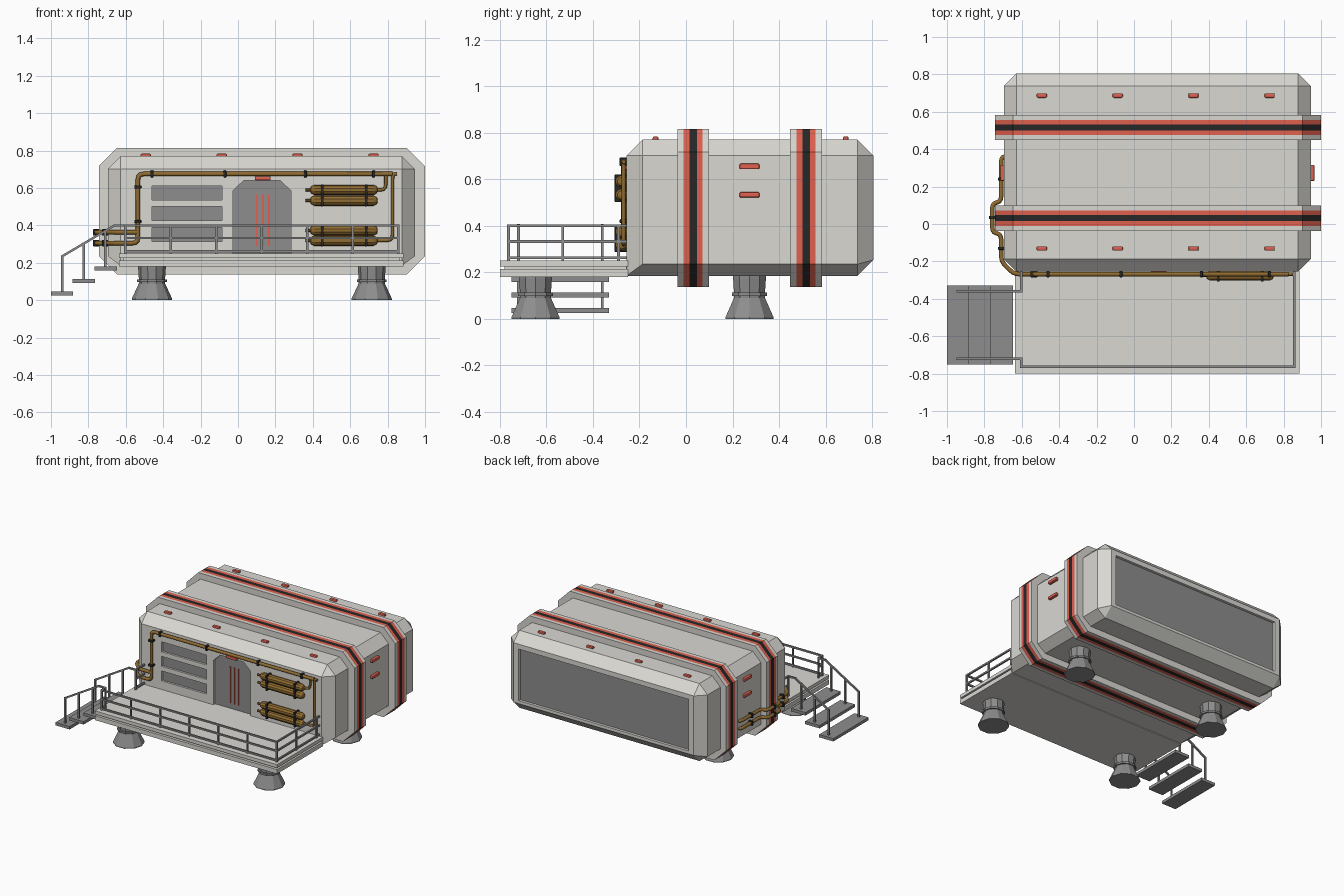
import bpy, bmesh
from math import pi, cos, sin
from mathutils import Vector, Matrix

if "Cube" in bpy.data.objects:
    bpy.data.objects.remove(bpy.data.objects["Cube"])


def material(name, rgb):
    m = bpy.data.materials.new(name)
    m.diffuse_color = (*rgb, 1)
    m.use_nodes = True
    m.node_tree.nodes["Principled BSDF"].inputs["Base Color"].default_value = m.diffuse_color
    return m


RED = material("red", (0.75, 0.12, 0.08))
BLACK = material("black", (0.02, 0.02, 0.02))
BRASS = material("brass", (0.28, 0.15, 0.03))
PALE = material("pale_grey", (0.7, 0.69, 0.65))
DARK = material("dark_grey", (0.27, 0.27, 0.27))


def finish(name, bm, *mats):
    bmesh.ops.recalc_face_normals(bm, faces=bm.faces)
    me = bpy.data.meshes.new(name)
    bm.to_mesh(me)
    bm.free()
    for m in mats:
        me.materials.append(m)
    ob = bpy.data.objects.new(name, me)
    bpy.context.collection.objects.link(ob)
    return ob


def add_box(bm, x0, x1, y0, y1, z0, z1):
    mat = Matrix.Translation(((x0 + x1) / 2, (y0 + y1) / 2, (z0 + z1) / 2)) @ \
        Matrix.Diagonal((x1 - x0, y1 - y0, z1 - z0, 1))
    bmesh.ops.create_cube(bm, size=1, matrix=mat)


def boxes(name, dims, mat, bevel=0):
    bm = bmesh.new()
    for d in dims:
        add_box(bm, *d)
    if bevel:
        bmesh.ops.bevel(bm, geom=bm.edges[:], offset=bevel, segments=2, affect='EDGES', profile=0.5)
    return finish(name, bm, mat)


def add_prism(bm, pts, ys, mat_ids=None):
    """Closed (x, z) outline swept through the given y stations."""
    rings = [[bm.verts.new((x, y, z)) for x, z in pts] for y in ys]
    n = len(pts)
    for k in range(len(ys) - 1):
        for i in range(n):
            j = (i + 1) % n
            f = bm.faces.new((rings[k][i], rings[k][j], rings[k + 1][j], rings[k + 1][i]))
            f.material_index = mat_ids[k] if mat_ids else 0
    bm.faces.new(rings[0])
    bm.faces.new(rings[-1])


def add_lathe(bm, profile, sides, mat):
    """Revolve (radius, height) points around local z."""
    rings = [[bm.verts.new(mat @ Vector((r * cos(2 * pi * i / sides), r * sin(2 * pi * i / sides), h)))
              for i in range(sides)] for r, h in profile]
    for a, b in zip(rings, rings[1:]):
        for i in range(sides):
            j = (i + 1) % sides
            bm.faces.new((a[i], a[j], b[j], b[i]))
    bm.faces.new(rings[0])
    bm.faces.new(rings[-1])


def add_bar(bm, a, b, t=0.012):
    """Square bar between two points."""
    a, b = Vector(a), Vector(b)
    d = b - a
    mat = Matrix.Translation((a + b) / 2) @ d.to_track_quat('Z', 'Y').to_matrix().to_4x4() @ \
        Matrix.Diagonal((t, t, d.length + t * 0.9, 1))
    bmesh.ops.create_cube(bm, size=1, matrix=mat)


def pipe(name, pts, r=0.012, bend=0.03):
    """Round pipe with curved elbows."""
    pts = [Vector(p) for p in pts]
    path = [pts[0]]
    for p, q, s in zip(pts, pts[1:], pts[2:]):
        u, v = p - q, s - q
        a = q + u.normalized() * min(bend, u.length * 0.45)
        b = q + v.normalized() * min(bend, v.length * 0.45)
        path += [a * (1 - t) ** 2 + q * 2 * t * (1 - t) + b * t * t for t in (0, 0.33, 0.67, 1)]
    path.append(pts[-1])
    cu = bpy.data.curves.new(name, 'CURVE')
    cu.dimensions = '3D'
    cu.bevel_depth, cu.bevel_resolution, cu.use_fill_caps = r, 2, True
    sp = cu.splines.new('POLY')
    sp.points.add(len(path) - 1)
    for point, co in zip(sp.points, path):
        point.co = (*co, 1)
    cu.materials.append(BRASS)
    ob = bpy.data.objects.new(name, cu)
    bpy.context.collection.objects.link(ob)


# Hull: chamfered box (convex hull of three boxes) with a square lower front edge
X0, X1, Y0, Y1, Z0, Z1, C = -0.696, 0.945, -0.255, 0.805, 0.185, 0.77, 0.068
src = bmesh.new()
add_box(src, X0, X1, Y0 + C, Y1 - C, Z0 + 0.05, Z1 - C)
add_box(src, X0 + C, X1 - C, Y0, Y1, Z0 + C, Z1 - C)
add_box(src, X0 + C, X1 - C, Y0 + C, Y1 - C, Z0, Z1)
corners = [v.co.copy() for v in src.verts] + [Vector((x, Y0, Z0)) for x in (X0 + C, X1 - C)]
src.free()
bm = bmesh.new()
bmesh.ops.convex_hull(bm, input=[bm.verts.new(c) for c in corners])
bmesh.ops.delete(bm, geom=[v for v in bm.verts if not v.link_faces], context='VERTS')
bmesh.ops.dissolve_limit(bm, angle_limit=0.02, verts=bm.verts[:], edges=bm.edges[:])
hull = finish("hull", bm, PALE)

# Recesses for door, vents and rear window
door = [(-0.027, 0.25), (-0.027, 0.585), (0.03, 0.64), (0.226, 0.64), (0.283, 0.585), (0.283, 0.25)]
vents = [(0.535, 0.61), (0.425, 0.5), (0.315, 0.39)]
bm = bmesh.new()
add_prism(bm, door, (-0.4, Y0 + 0.025))
for a, b in vents:
    add_box(bm, -0.46, -0.085, -0.4, Y0 + 0.02, a, b)
add_box(bm, -0.585, 0.835, Y1 - 0.025, 1, 0.275, 0.665)
cutter = finish("recess_cutter", bm)
cutter.hide_render = True
mod = hull.modifiers.new("recesses", 'BOOLEAN')
mod.operation, mod.object, mod.solver = 'DIFFERENCE', cutter, 'EXACT'
bpy.context.view_layer.objects.active = hull
bpy.ops.object.modifier_apply(modifier=mod.name)
bpy.data.objects.remove(cutter)

# Recessed panels
bm = bmesh.new()
add_prism(bm, door, (Y0 + 0.02, Y0 + 0.03))
finish("door_panel", bm, DARK)
boxes("vent_panels", [(-0.46, -0.085, Y0 + 0.015, Y0 + 0.03, a, b) for a, b in vents], DARK)
boxes("rear_window", [(-0.585, 0.835, Y1 - 0.035, Y1 - 0.02, 0.275, 0.665)], DARK)
boxes("door_stripes", [(x - 0.005, x + 0.005, Y0 + 0.014, Y0 + 0.025, 0.29, 0.565)
                       for x in (0.1, 0.133, 0.166)], RED)

# Striped ribs around the hull
rx0, rx1, rz0, rz1, c = -0.744, 1.0, 0.137, 0.815, 0.098
rib = [(rx0 + c, rz0), (rx1 - c, rz0), (rx1, rz0 + c), (rx1, rz1 - c),
       (rx1 - c, rz1), (rx0 + c, rz1), (rx0, rz1 - c), (rx0, rz0 + c)]
for name, y in (("front_rib", 0.031), ("rear_rib", 0.516)):
    bm = bmesh.new()
    add_prism(bm, rib, [y + d for d in (-0.068, -0.041, -0.016, 0.016, 0.041, 0.068)], (0, 1, 2, 1, 0))
    finish(name, bm, PALE, RED, BLACK)

# Marker lamps on roof, sides and over the door
lamps = [(x - 0.027, x + 0.027, y - 0.012, y + 0.012, 0.76, 0.784)
         for x in (-0.493, -0.087, 0.318, 0.725) for y in (-0.131, 0.687)]
for z in (0.655, 0.533):
    lamps += [(0.93, 0.965, 0.23, 0.316, z - 0.012, z + 0.012), (-0.715, -0.68, 0.23, 0.316, z - 0.012, z + 0.012)]
lamps.append((0.09, 0.175, -0.275, -0.245, 0.641, 0.662))
boxes("marker_lamps", lamps, RED, 0.006)

# Deck in three layers
boxes("deck", [(-0.636, 0.886, -0.8, -0.25, 0.225, 0.25),
               (-0.615, 0.865, -0.78, -0.25, 0.212, 0.226),
               (-0.636, 0.886, -0.8, -0.25, 0.18, 0.213)], PALE)

# Legs with flared feet
bm = bmesh.new()
leg = [(0.108, 0), (0.108, 0.008), (0.07, 0.09), (0.07, 0.098), (0.08, 0.098),
       (0.08, 0.112), (0.07, 0.112), (0.074, 0.172), (0.074, 0.19)]
for x in (-0.46, 0.715):
    for y in (-0.647, 0.273):
        add_lathe(bm, leg, 10, Matrix.Translation((x, y, 0)))
finish("legs", bm, DARK)

# Stair treads
boxes("stair_treads", [(-0.768, -0.648, -0.75, -0.33, 0.158, 0.18),
                       (-0.885, -0.765, -0.75, -0.33, 0.092, 0.114),
                       (-1.0, -0.882, -0.75, -0.33, 0.024, 0.046)], DARK)

# Deck and stair railings
bm = bmesh.new()
L, R, F = -0.603, 0.857, -0.763
for z in (0.4, 0.332, 0.262):
    add_bar(bm, (L, F, z), (R, F, z))
    add_bar(bm, (R, F, z), (R, -0.26, z))
    add_bar(bm, (L, F, z), (L, -0.72, z))
    add_bar(bm, (L, -0.36, z), (L, -0.26, z))
posts = [(L + (R - L) * i / 6, F) for i in range(7)] + [(R, -0.53), (R, -0.29), (L, -0.72), (L, -0.36)]
for x, y in posts:
    add_bar(bm, (x, y, 0.245), (x, y, 0.4))
for y in (-0.72, -0.36):
    rail = [(L, y, 0.4), (-0.66, y, 0.4), (-0.94, y, 0.235)]
    for a, b in zip(rail, rail[1:]):
        add_bar(bm, a, b)
    for x, za, zb in ((-0.94, 0.04, 0.235), (-0.825, 0.11, 0.303), (-0.71, 0.175, 0.37)):
        add_bar(bm, (x, y, za), (x, y, zb))
finish("railings", bm, DARK)

# Pipes wrapping round the left side and across the front
P = -0.268
wrap = [(-0.67, 0.36), (-0.71, 0.36), (-0.71, 0.12), (-0.758, 0.11), (-0.758, -0.045),
        (-0.71, -0.055), (-0.71, -0.2), (-0.642, P), (-0.535, P)]
pipe("main_pipe", [(x, y, 0.305) for x, y in wrap] +
     [(-0.535, P, 0.675), (0.826, P, 0.675)])
pipe("side_pipe", [(x, y, 0.363) for x, y in wrap])
pipe("lower_feed_pipe", [(0.85, P, 0.675), (0.826, P, 0.675), (0.826, P, 0.32), (0.74, P, 0.32)], 0.009)
pipe("upper_feed_pipe", [(0.79, P, 0.675), (0.79, P, 0.59), (0.73, P, 0.59)], 0.009)

# Gas tanks in two pairs
bm = bmesh.new()
tank = [(0.008, 0.36), (0.008, 0.387), (0.018, 0.39), (0.027, 0.408), (0.027, 0.725), (0.018, 0.742), (0.008, 0.746)]
along_x = Matrix.Rotation(pi / 2, 4, 'Y')
for z in (0.59, 0.532, 0.373, 0.318):
    add_lathe(bm, tank, 10, Matrix.Translation((0, -0.277, z)) @ along_x)
finish("gas_tanks", bm, BRASS)

# Black straps and pipe clamps
straps = [(x - 0.007, x + 0.007, -0.307, -0.25, za, zb)
          for x in (0.45, 0.685) for za, zb in ((0.502, 0.62), (0.288, 0.403))]
straps += [(x - 0.008, x + 0.008, -0.285, -0.25, 0.657, 0.693) for x in (-0.46, -0.07, 0.36, 0.725)]
straps += [(-0.553, -0.517, -0.285, -0.25, z - 0.008, z + 0.008) for z in (0.605, 0.42)]
for z in (0.305, 0.363):
    straps += [(x - 0.017, x + 0.03, y - 0.008, y + 0.008, z - 0.017, z + 0.017)
               for x, y in ((-0.71, 0.24), (-0.758, 0.035), (-0.71, -0.13))]
boxes("pipe_clamps", straps, BLACK, 0.003)
